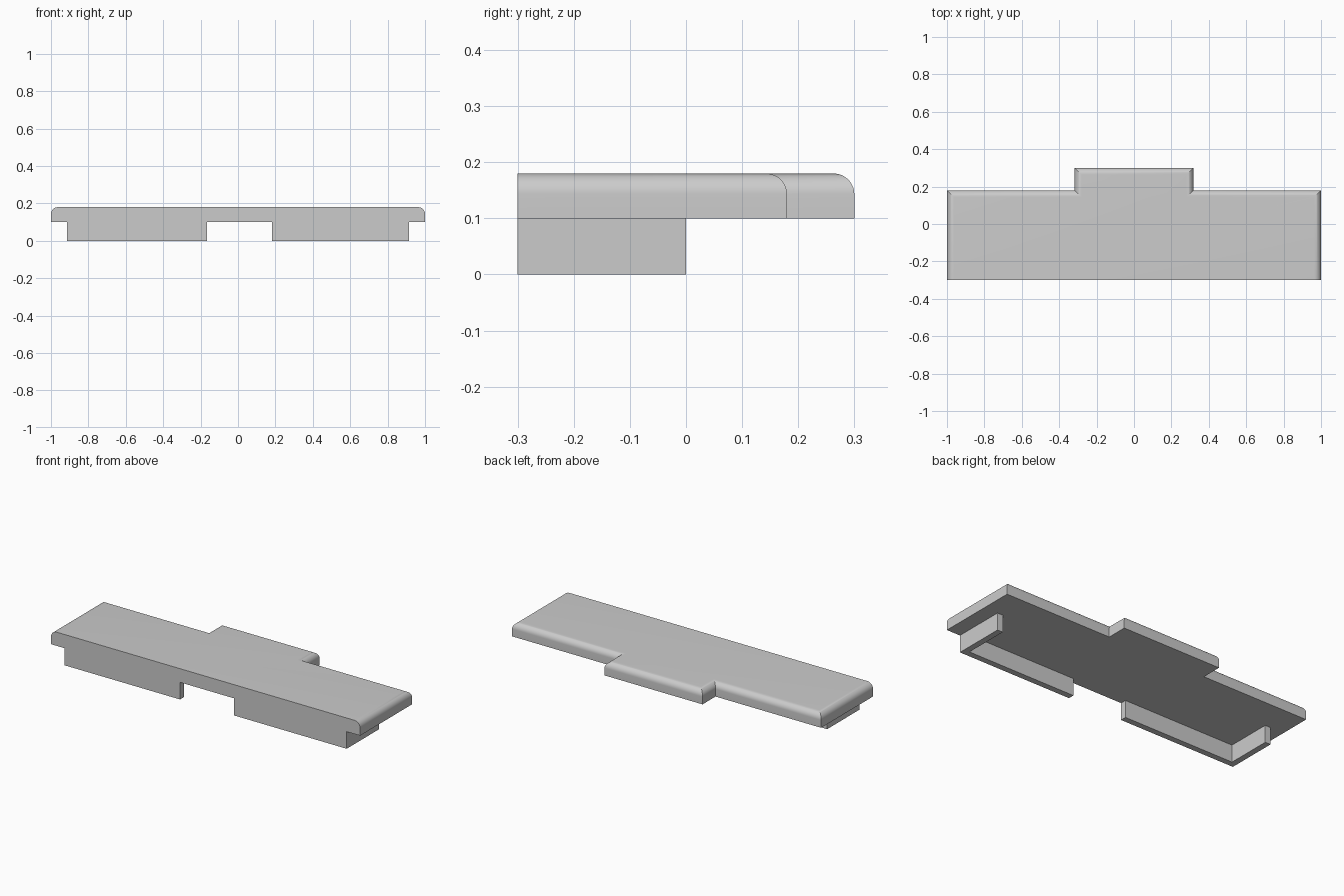
import bpy
import bmesh

cube = bpy.data.objects.get("Cube")
if cube:
    bpy.data.objects.remove(cube, do_unlink=True)

GREY = 0.6
mat = bpy.data.materials.new("light grey")
mat.use_nodes = True
mat.diffuse_color = (GREY, GREY, GREY, 1)
mat.node_tree.nodes["Principled BSDF"].inputs["Base Color"].default_value = (GREY, GREY, GREY, 1)


def prism(name, outline, z0, z1, fillet=0.0):
    """Extrude an outline; optionally round its top edges except along the front."""
    bm = bmesh.new()
    base = bm.faces.new([bm.verts.new((x, y, z0)) for x, y in outline])
    new = bmesh.ops.extrude_face_region(bm, geom=[base], use_keep_orig=True)["geom"]
    bmesh.ops.translate(bm, vec=(0, 0, z1 - z0),
                        verts=[g for g in new if isinstance(g, bmesh.types.BMVert)])
    bmesh.ops.recalc_face_normals(bm, faces=bm.faces[:])
    if fillet:
        front = min(y for x, y in outline)
        edges = [e for e in bm.edges
                 if all(abs(v.co.z - z1) < 1e-5 for v in e.verts)
                 and any(v.co.y > front + 1e-4 for v in e.verts)]
        bmesh.ops.bevel(bm, geom=edges, offset=fillet, segments=10,
                        profile=0.5, affect='EDGES')
    mesh = bpy.data.meshes.new(name)
    bm.to_mesh(mesh)
    bm.free()
    mesh.materials.append(mat)
    obj = bpy.data.objects.new(name, mesh)
    bpy.context.collection.objects.link(obj)
    if fillet:
        bpy.ops.object.select_all(action='DESELECT')
        obj.select_set(True)
        bpy.context.view_layer.objects.active = obj
        bpy.ops.object.shade_smooth_by_angle(angle=0.5)
    return obj


# Top slab with a central tab at the back
half = [(1, -0.3), (1, 0.18), (0.317, 0.18), (0.317, 0.3)]
prism("top_slab", half + [(-x, y) for x, y in reversed(half)], 0.1, 0.18, 0.037)

# L-shaped walls underneath: front skirt plus a return at each end
T = 0.035
for name, s, inner in (("left_wall", 1, 0.183), ("right_wall", -1, 0.165)):
    outer = 0.913
    pts = [(inner, -0.3), (outer, -0.3), (outer, 0), (outer - T, 0),
           (outer - T, -0.3 + T), (inner, -0.3 + T)]
    prism(name, [(s * x, y) for x, y in pts], 0, 0.1)
